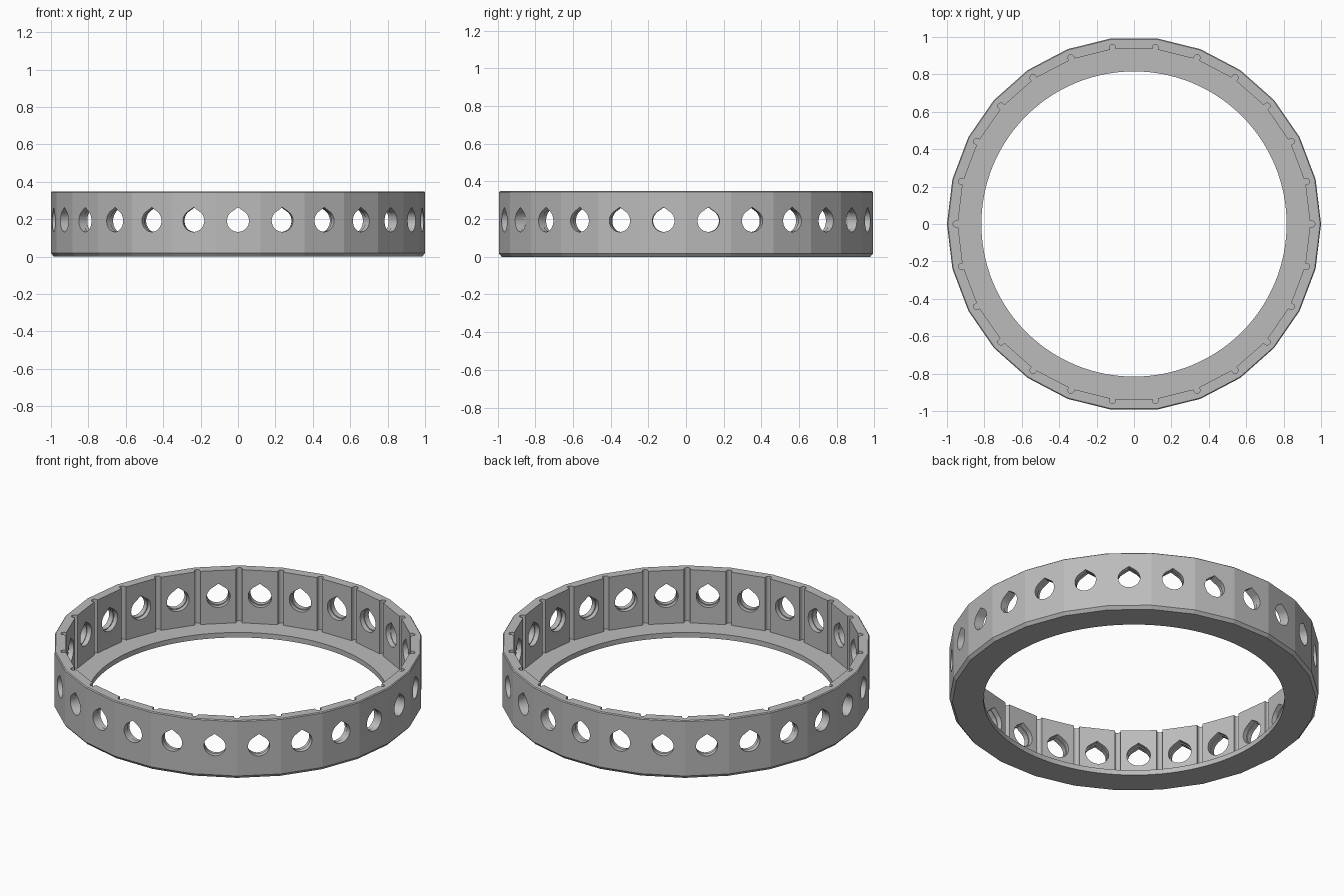
import bpy, bmesh, math
from mathutils import Matrix, Vector

SIDES = 26
STEP = math.tau / SIDES
HEIGHT = 0.348
FLOOR = 0.03
APOTHEM = math.cos(STEP / 2)

cube = bpy.data.objects.get("Cube")
if cube:
    bpy.data.objects.remove(cube, do_unlink=True)

grey = bpy.data.materials.new("plain grey")
grey.use_nodes = True
colour = (0.5, 0.5, 0.5, 1)
grey.diffuse_color = colour
grey.node_tree.nodes["Principled BSDF"].inputs["Base Color"].default_value = colour


def circle(radius, count):
    return [(radius * math.cos(math.tau * i / count),
             radius * math.sin(math.tau * i / count)) for i in range(count)]


def add_prism(bm, sections, matrix=Matrix.Identity(4)):
    """Loft matching outlines, each given as (points, height), and cap the ends."""
    rings = [[bm.verts.new(matrix @ Vector((x, y, h))) for x, y in pts]
             for pts, h in sections]
    for low, high in zip(rings, rings[1:]):
        for i in range(len(low)):
            j = (i + 1) % len(low)
            bm.faces.new((low[i], low[j], high[j], high[i]))
    bm.faces.new(rings[0][::-1])
    bm.faces.new(rings[-1])


def make_object(name, bm):
    bmesh.ops.recalc_face_normals(bm, faces=bm.faces[:])
    mesh = bpy.data.meshes.new(name)
    bm.to_mesh(mesh)
    bm.free()
    mesh.materials.append(grey)
    obj = bpy.data.objects.new(name, mesh)
    bpy.context.collection.objects.link(obj)
    return obj


def teardrop(radius):
    """Round hole outline with a shallow pointed roof."""
    pts = [(0, radius * 1.22)]
    for i in range(41):
        a = math.radians(125 + 290 * i / 40)
        pts.append((radius * math.cos(a), radius * math.sin(a)))
    return pts


def hole_cutter(name, radius, start, end):
    bm = bmesh.new()
    for i in range(SIDES):
        a = (i + 0.5) * STEP
        out = Vector((math.cos(a), math.sin(a), 0))
        side = Vector((-math.sin(a), math.cos(a), 0))
        m = Matrix((side, Vector((0, 0, 1)), out)).transposed().to_4x4()
        m.translation = (0, 0, 0.191)
        add_prism(bm, [(teardrop(radius), start), (teardrop(radius), end)], m)
    return make_object(name, bm)


# Faceted outer body with bevelled rims
bm = bmesh.new()
add_prism(bm, [(circle(r, SIDES), z) for r, z in (
    (0.985, 0), (1, 0.018), (1, HEIGHT - 0.005), (0.995, HEIGHT))])
ring = make_object("ring_body", bm)

# Faceted inner pocket above the floor flange
bm = bmesh.new()
pocket = circle(0.935 / APOTHEM, SIDES)
add_prism(bm, [(pocket, FLOOR), (pocket, 0.5)])
cutters = [make_object("pocket_cutter", bm)]

# Round opening through the flange
bm = bmesh.new()
opening = circle(0.816, 128)
add_prism(bm, [(opening, -0.1), (opening, 0.2)])
cutters.append(make_object("opening_cutter", bm))

# Rounded vertical grooves at the inner corners
bm = bmesh.new()
groove = [(0.92, 0.016)] + [(0.951 + 0.016 * math.sin(math.pi * i / 12),
                             0.016 * math.cos(math.pi * i / 12))
                            for i in range(13)] + [(0.92, -0.016)]
for i in range(SIDES):
    add_prism(bm, [(groove, FLOOR), (groove, 0.5)],
              Matrix.Rotation(i * STEP, 4, "Z"))
cutters.append(make_object("groove_cutter", bm))

# Stepped side holes, slightly wider on the inside
cutters.append(hole_cutter("hole_cutter", 0.059, 0.9, 1.05))
cutters.append(hole_cutter("inner_hole_cutter", 0.064, 0.9, 0.962))

bpy.context.view_layer.objects.active = ring
for cutter in cutters:
    cutter.hide_render = True
    mod = ring.modifiers.new(cutter.name, "BOOLEAN")
    mod.operation = "DIFFERENCE"
    mod.solver = "EXACT"
    mod.object = cutter
    bpy.ops.object.modifier_apply(modifier=mod.name)
    bpy.data.objects.remove(cutter, do_unlink=True)

# Smooth bores, crisp facets
bpy.ops.object.select_all(action="DESELECT")
ring.select_set(True)
bpy.ops.object.shade_smooth_by_angle(angle=math.radians(9))
